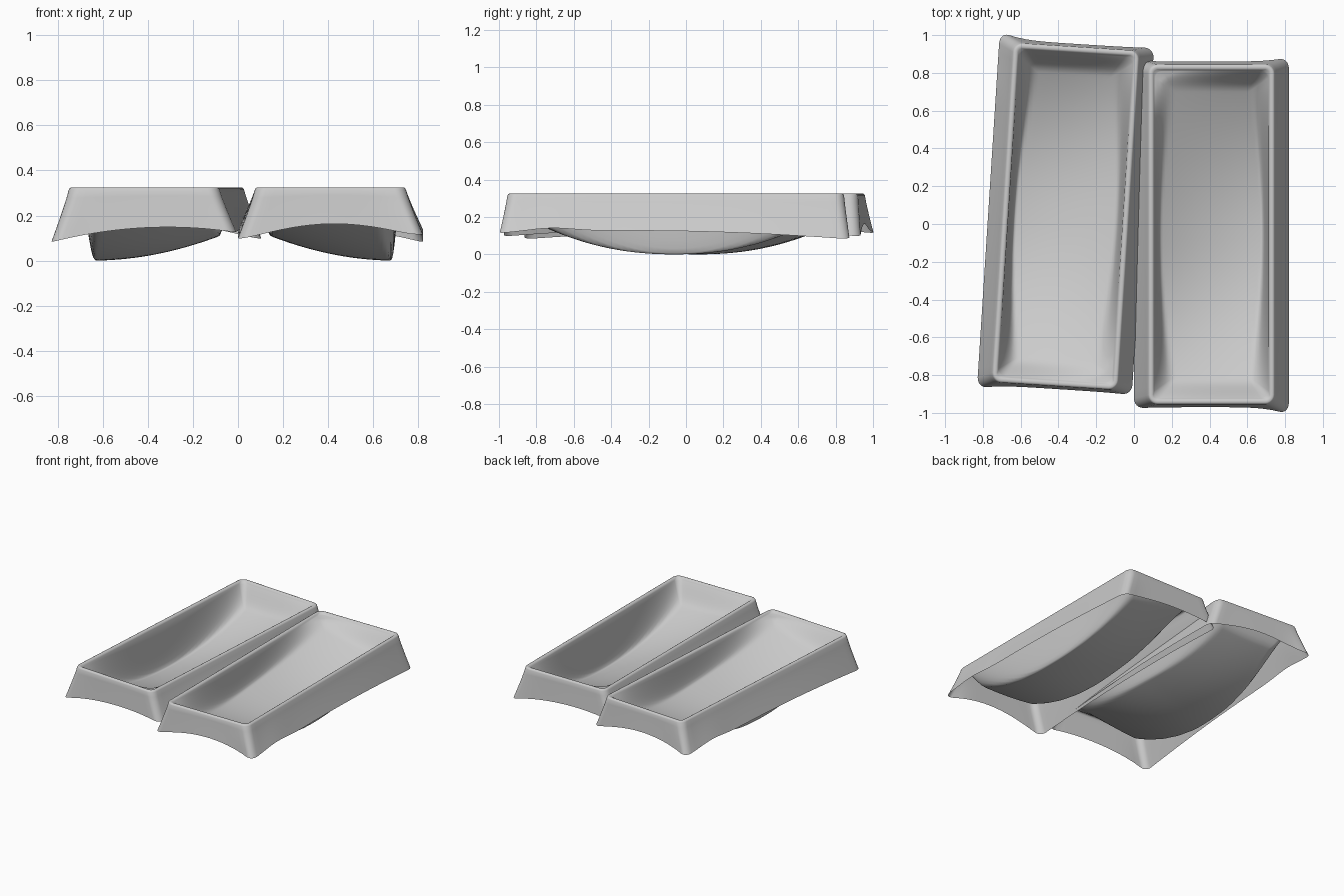
import bpy, bmesh
from math import sin, cos, pi, exp

if "Cube" in bpy.data.objects:
    bpy.data.objects.remove(bpy.data.objects["Cube"])

RIM_Z, HX, HY = 0.325, 0.335, 0.90      # rim height and outer half sizes
IX, IY = 0.303, 0.868                   # inner lip half sizes


def outline(hx, hy, r, nx=16, ny=44, na=6):
    """Rounded rectangle, symmetric about both axes."""
    r = max(0.0, min(r, hx, hy))
    pts = []
    for k, (sx, sy) in enumerate([(1, 1), (-1, 1), (-1, -1), (1, -1)]):
        cx, cy = sx * (hx - r), sy * (hy - r)
        for i in range(na + 1):
            a = k * pi / 2 + i / na * pi / 2
            pts.append((cx + r * cos(a), cy + r * sin(a)))
        n = nx if k % 2 == 0 else ny
        x0, y0 = pts[-1]
        x1, y1 = (-x0, y0) if k % 2 == 0 else (x0, -y0)
        for i in range(1, n):
            t = i / n
            pts.append((x0 + (x1 - x0) * t, y0 + (y1 - y0) * t))
    return pts


def skirt_z(x, y):
    """Wavy lower edge of the outer wall."""
    u, v = x / 0.41, y / 0.93
    front = 0.095 + 0.015 * (u + 1) / 2
    back = 0.125 - 0.045 * (u + 1) / 2
    z = front + (back - front) * (v + 1) / 2
    q = max(0, 1 - u * u)
    bell = 0.068 * q ** 1.4 if v < 0 else 0.048 * q
    z += bell * abs(v) ** 8 + 0.03 * max(0, 1 - v * v)
    if u > 0.9:
        z += 0.02 * exp(-((v + 0.72) / 0.18) ** 2)
    return z


def flare(x, y):
    """Extra outward kick of the skirt at its corners."""
    u, v = x / 0.41, y / 0.915
    amount = (0.04 if v < 0 else 0.022) if u > 0 else 0.006
    return y + (1 if v > 0 else -1) * amount * u ** 4 * abs(v) ** 8


def floor_z(x, y, d):
    """Scooped basin, deepest beside the outer long wall, softer at the ends."""
    u, v = x / 0.29, y / 0.88
    s = max(0, (1 - u + 0.6 * v) / 2)
    z = 0.24 * abs(v) ** 2.2 + 0.13 * s * s * (1 - 0.6 * v * v)
    z = min(z, 0.295)
    w = max(0, 1 - d / (0.035 + 0.09 * v * v)) ** 2
    return z + (RIM_Z - 0.012 - z) * w


bm = bmesh.new()
rings = []


def add_ring(coords):
    rings.append([bm.verts.new(c) for c in coords])


# outer flared skirt
top = outline(HX, HY, 0.05)
bottom = outline(0.41, 0.915, 0.05)
for i in range(7):
    t = i / 6
    s = (1 - t) ** 1.1
    ring = []
    for (x0, y0), (x1, y1) in zip(bottom, top):
        yb, zb = flare(x0, y0), skirt_z(x0, y0)
        ring.append((x1 + (x0 - x1) * s, y1 + (yb - y1) * s, zb + (RIM_Z - 0.01 - zb) * t))
    add_ring(ring)

# rounded rim
for off, z in [(0.004, -0.003), (0.010, 0), (0.021, 0), (0.028, -0.004)]:
    add_ring([(x, y, RIM_Z + z) for x, y in outline(HX - off, HY - off, 0.05 - off)])

# inner wall and basin floor, closing on the centre line
inset = [0, .004, .008, .013, .018, .024, .03, .037, .047, .06, .075, .095]
inset += [0.095 + (IX - 0.095) * i / 12 for i in range(1, 13)]
for d in inset:
    add_ring([(x, y, floor_z(x, y, d)) for x, y in outline(IX - d, IY - d, 0.04 - d * 0.3)])

for a, b in zip(rings, rings[1:]):
    n = len(a)
    for i in range(n):
        j = (i + 1) % n
        bm.faces.new((a[i], a[j], b[j], b[i]))
bmesh.ops.remove_doubles(bm, verts=bm.verts, dist=1e-5)
for f in bm.faces:
    f.smooth = True

mesh = bpy.data.meshes.new("tray")
bm.to_mesh(mesh)
bm.free()

# two trays, the second turned half round and slightly skewed
for name, loc, rot in [("right_tray", (0.41, -0.055, 0), 0),
                       ("left_tray", (-0.362, 0.040, 0), pi - 0.064)]:
    ob = bpy.data.objects.new(name, mesh)
    ob.location = loc
    ob.rotation_euler.z = rot
    bpy.context.collection.objects.link(ob)
